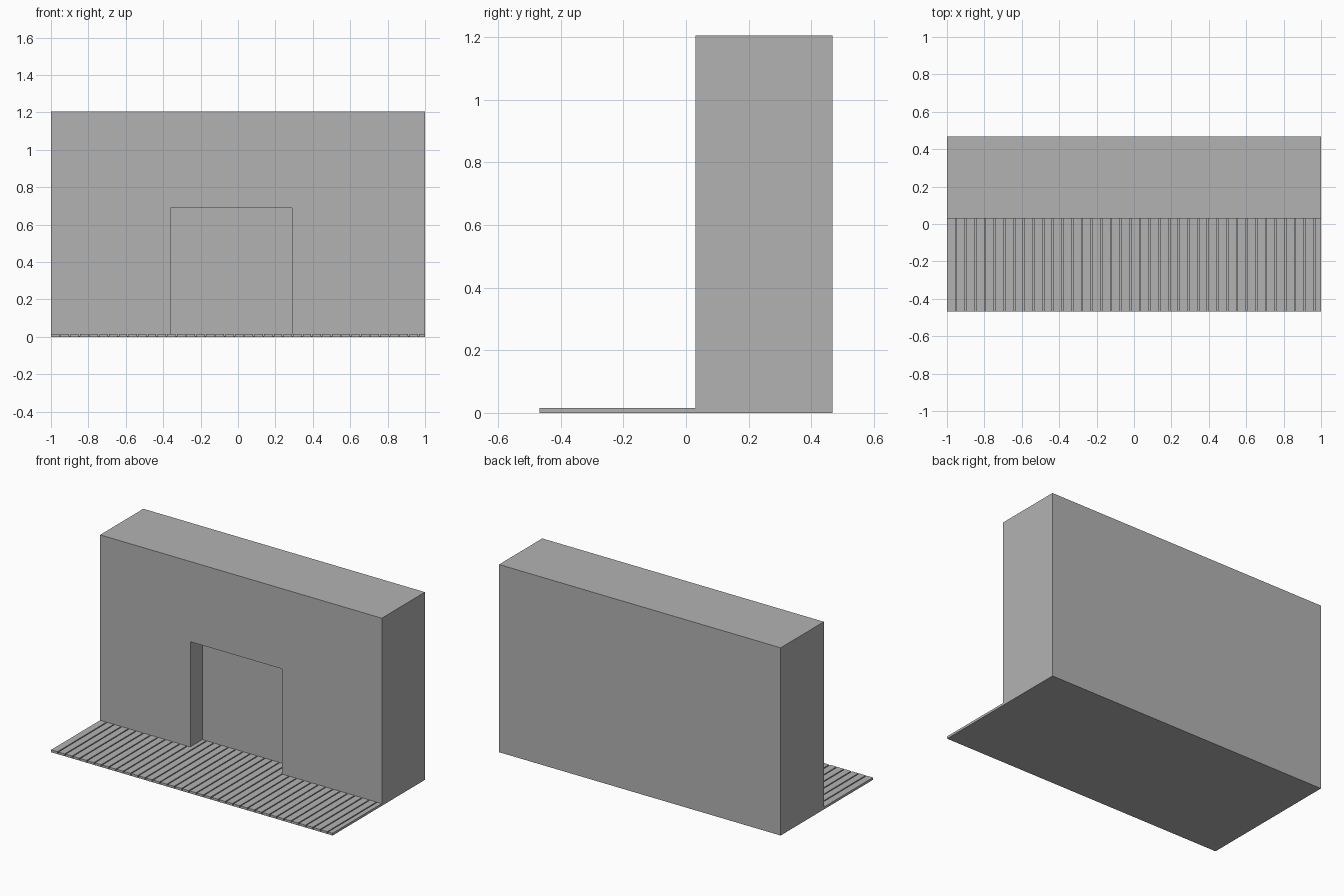
import bpy
import bmesh

if "Cube" in bpy.data.objects:
    bpy.data.objects.remove(bpy.data.objects["Cube"], do_unlink=True)

# Dimensions
DEPTH = 0.468            # half depth of the whole model
BASE_Z, DECK_Z, TOP_Z = 0.004, 0.015, 1.205
WALL_Y = 0.03            # front of the wall
DOOR_L, DOOR_R, DOOR_Z, DOOR_Y = -0.36, 0.29, 0.69, 0.153
PITCH, GAP = 0.0518, 0.007

grey = bpy.data.materials.new("plain grey")
grey.use_nodes = True
colour = (0.45, 0.45, 0.45, 1)
grey.diffuse_color = colour
grey.node_tree.nodes["Principled BSDF"].inputs["Base Color"].default_value = colour


def add_box(bm, low, high):
    verts = bmesh.ops.create_cube(bm, size=1)["verts"]
    for v in verts:
        v.co = [h if c > 0 else l for c, l, h in zip(v.co, low, high)]


def finish(name, bm):
    bmesh.ops.recalc_face_normals(bm, faces=bm.faces)
    mesh = bpy.data.meshes.new(name)
    bm.to_mesh(mesh)
    bm.free()
    mesh.materials.append(grey)
    obj = bpy.data.objects.new(name, mesh)
    bpy.context.collection.objects.link(obj)
    return obj


# Thin slab under everything
bm = bmesh.new()
add_box(bm, (-1, -DEPTH, 0), (1, DEPTH, BASE_Z))
finish("base_slab", bm)

# Deck boards, running on into the doorway
bm = bmesh.new()
x = -1
while x < 1:
    end = min(x + PITCH - GAP, 1)
    in_door = end > DOOR_L and x < DOOR_R
    add_box(bm, (x, -DEPTH, BASE_Z), (end, DOOR_Y if in_door else WALL_Y, DECK_Z))
    x += PITCH
finish("deck_boards", bm)

# Wall with a doorway recess
bm = bmesh.new()
add_box(bm, (-1, WALL_Y, BASE_Z), (1, DEPTH, TOP_Z))
wall = finish("wall", bm)

bm = bmesh.new()
add_box(bm, (DOOR_L, WALL_Y - 0.1, -0.1), (DOOR_R, DOOR_Y, DOOR_Z))
cutter = finish("doorway_cutter", bm)
cutter.hide_render = True
cutter.hide_viewport = True
cutter.display_type = 'WIRE'

cut = wall.modifiers.new("doorway", 'BOOLEAN')
cut.operation = 'DIFFERENCE'
cut.solver = 'EXACT'
cut.object = cutter
